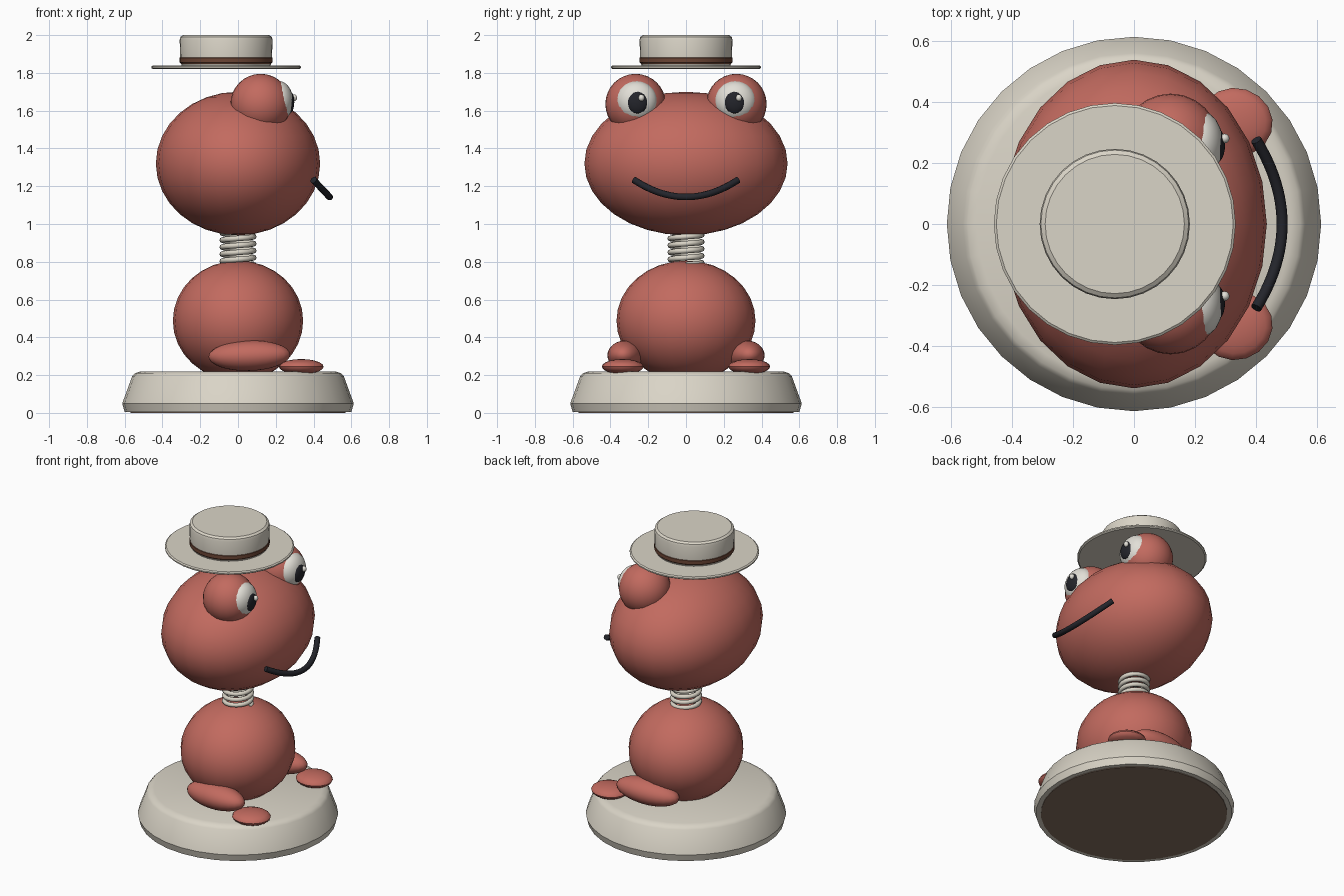
import bpy, bmesh, math
from mathutils import Matrix, Vector

cube = bpy.data.objects.get("Cube")
if cube:
    bpy.data.objects.remove(cube, do_unlink=True)


def material(name, r, g, b):
    m = bpy.data.materials.new(name)
    m.use_nodes = True
    m.diffuse_color = (r, g, b, 1)
    m.node_tree.nodes["Principled BSDF"].inputs["Base Color"].default_value = (r, g, b, 1)
    return m


red = material("brick red", .54, .145, .115)
cream = material("cream", .70, .66, .57)
brown = material("hat band brown", .15, .06, .035)
felt = material("felt brown", .24, .16, .115)
black = material("black", .017, .018, .024)
white = material("eye white", .76, .74, .68)


def finish(name, bm, mats, angle=40):
    bmesh.ops.recalc_face_normals(bm, faces=bm.faces)
    mesh = bpy.data.meshes.new(name)
    bm.to_mesh(mesh)
    bm.free()
    for m in mats:
        mesh.materials.append(m)
    ob = bpy.data.objects.new(name, mesh)
    bpy.context.collection.objects.link(ob)
    bpy.ops.object.select_all(action='DESELECT')
    ob.select_set(True)
    bpy.context.view_layer.objects.active = ob
    bpy.ops.object.shade_smooth_by_angle(angle=math.radians(angle))
    return ob


def ellipsoid(name, center, radii, mat, turn=0, tilt=0, segs=24, rings=16):
    bm = bmesh.new()
    bmesh.ops.create_uvsphere(bm, u_segments=segs, v_segments=rings, radius=1)
    bm.transform(Matrix.Translation(center) @ Matrix.Rotation(turn, 4, 'Z')
                 @ Matrix.Rotation(tilt, 4, 'Y') @ Matrix.Diagonal((*radii, 1)))
    return finish(name, bm, [mat])


def lathe(name, profile, mats, x=0, segs=32, rule=None):
    """Spin (radius, height) points round a vertical axis and cap both ends."""
    bm = bmesh.new()
    rings = []
    for r, z in profile:
        rings.append([bm.verts.new((x + r * math.sin(math.tau * i / segs),
                                    r * math.cos(math.tau * i / segs), z)) for i in range(segs)])
    for a, b in zip(rings, rings[1:]):
        for i in range(segs):
            j = (i + 1) % segs
            bm.faces.new((a[i], a[j], b[j], b[i]))
    bm.faces.new(rings[0])
    bm.faces.new(rings[-1])
    if rule:
        for f in bm.faces:
            f.material_index = rule(f.calc_center_median().z)
    return finish(name, bm, mats, 30)


def tube(name, points, radius, mat, sides=10):
    """Sweep a round section along a path."""
    bm = bmesh.new()
    pts = [Vector(p) for p in points]
    rings = []
    for k, p in enumerate(pts):
        t = (pts[min(k + 1, len(pts) - 1)] - pts[max(k - 1, 0)]).normalized()
        u = t.cross(Vector((0, 0, 1))).normalized()
        v = t.cross(u)
        rings.append([bm.verts.new(p + radius * (u * math.cos(math.tau * i / sides)
                                                 + v * math.sin(math.tau * i / sides)))
                      for i in range(sides)])
    for a, b in zip(rings, rings[1:]):
        for i in range(sides):
            j = (i + 1) % sides
            bm.faces.new((a[i], a[j], b[j], b[i]))
    bm.faces.new(rings[0])
    bm.faces.new(rings[-1])
    return finish(name, bm, [mat], 50)


# Round stand with a felt pad under it
lathe("stand", [(.57, .004), (.60, .004), (.613, .05), (.56, .195), (.545, .21), (.515, .22)], [cream])
lathe("felt_pad", [(.57, 0), (.57, .006)], [felt])

# Body and head joined by a coil spring
ellipsoid("body", (0, 0, .488), (.345, .368, .318), red)
ellipsoid("head", (0, 0, 1.32), (.435, .538, .38), red)
turns, steps = 5, 24
tube("neck_spring",
     [(.084 * math.cos(math.tau * k / steps), .084 * math.sin(math.tau * k / steps),
       .785 + .037 * k / steps) for k in range(turns * steps + 1)], .0145, cream, 8)

# Legs, feet and eyes, mirrored across the y axis
for side, s in (("left", 1), ("right", -1)):
    ellipsoid(side + "_leg", (.06, s * .32, .303), (.217, .095, .08), red, turn=s * .08, tilt=-.03)
    ellipsoid(side + "_foot", (.335, s * .335, .245), (.12, .11, .04), red, turn=-s * .3, segs=16, rings=10)
    ellipsoid(side + "_eye_bump", (.12, s * .267, 1.635), (.16, .16, .16), red)
    ellipsoid(side + "_eyeball", (.215, s * .262, 1.65), (.077, .11, .107), white)
    ellipsoid(side + "_pupil", (.272, s * .258, 1.645), (.026, .056, .06), black)
    ellipsoid(side + "_eye_glint", (.297, s * .258 + .022, 1.668), (.016, .016, .018), white, segs=12, rings=8)

# Smile
smile = [i / 12 for i in range(-12, 13)]
tube("mouth", [(.485 - .085 * t * t, .275 * t, 1.143 + .09 * t * t) for t in smile], .018, black)

# Straw hat with a band
hat_x = -.063
lathe("hat_brim", [(.388, 1.82), (.396, 1.826), (.396, 1.834), (.388, 1.84)], [cream], hat_x)
lathe("hat_crown", [(.235, 1.838), (.238, 1.848), (.246, 1.856), (.246, 1.88), (.243, 1.882),
                    (.246, 1.975), (.242, 1.99), (.228, 2.0)], [cream, brown], hat_x,
      rule=lambda z: 1 if 1.848 < z < 1.8815 else 0)
